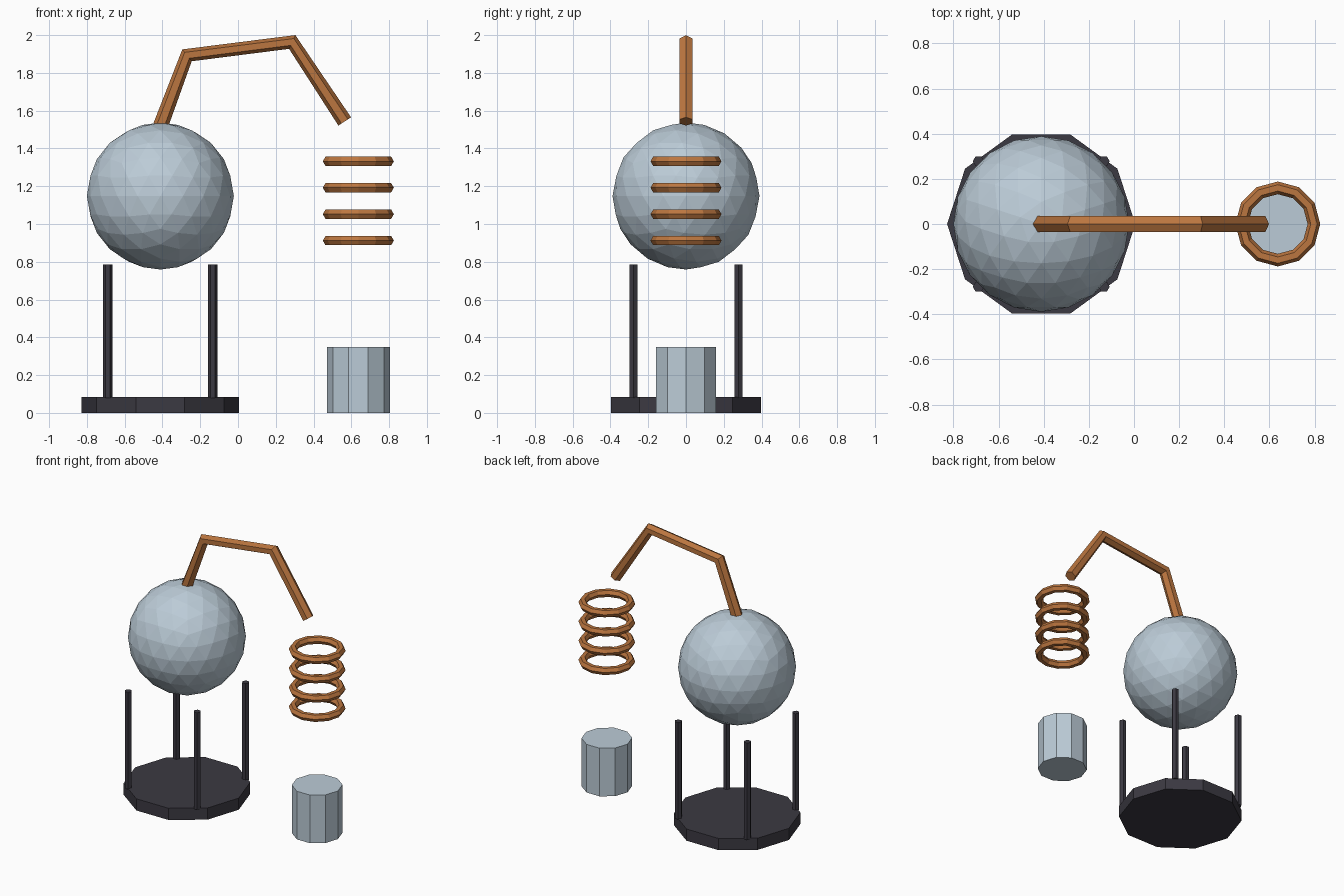
import bpy, bmesh, math
from mathutils import Vector, Matrix

if "Cube" in bpy.data.objects:
    bpy.data.objects.remove(bpy.data.objects["Cube"])


def material(name, rgb):
    mat = bpy.data.materials.new(name)
    mat.use_nodes = True
    color = (*rgb, 1.0)
    mat.diffuse_color = color
    mat.node_tree.nodes["Principled BSDF"].inputs["Base Color"].default_value = color
    return mat


STEEL = material("pale steel", (0.50, 0.60, 0.68))
COPPER = material("copper", (0.50, 0.18, 0.05))
IRON = material("dark iron", (0.044, 0.041, 0.054))
QUARTER = Matrix.Rotation(math.pi / 2, 4, 'Z')


def finish(bm, name, mat, location=(0, 0, 0)):
    bmesh.ops.recalc_face_normals(bm, faces=bm.faces)
    mesh = bpy.data.meshes.new(name)
    bm.to_mesh(mesh)
    bm.free()
    mesh.materials.append(mat)
    obj = bpy.data.objects.new(name, mesh)
    obj.location = location
    bpy.context.collection.objects.link(obj)
    return obj


def prism(name, sides, radius, x, y, bottom, top, mat):
    """Upright prism with a corner on the x axis."""
    bm = bmesh.new()
    bmesh.ops.create_cone(bm, cap_ends=True, segments=sides, radius1=radius,
                          radius2=radius, depth=top - bottom, matrix=QUARTER)
    finish(bm, name, mat, (x, y, (bottom + top) / 2))


def skin(bm, rings, closed):
    """Join consecutive vertex rings with quads; cap the ends if open."""
    n = len(rings[0])
    pairs = list(zip(rings, rings[1:]))
    if closed:
        pairs.append((rings[-1], rings[0]))
    else:
        bm.faces.new(rings[0])
        bm.faces.new(rings[-1])
    for a, b in pairs:
        for i in range(n):
            j = (i + 1) % n
            bm.faces.new((a[i], a[j], b[j], b[i]))


def hexagon(bm, center, axis_a, axis_b, radius):
    angles = [math.tau * i / 6 for i in range(6)]
    return [bm.verts.new(center + radius * (math.cos(t) * axis_a + math.sin(t) * axis_b))
            for t in angles]


def torus(name, major, minor, segments, location, mat):
    bm = bmesh.new()
    rings = []
    for k in range(segments):
        t = math.tau * k / segments
        out = Vector((math.cos(t), math.sin(t), 0))
        rings.append(hexagon(bm, out * major, out, Vector((0, 0, 1)), minor))
    skin(bm, rings, True)
    finish(bm, name, mat, location)


def pipe(name, points, radius, mat):
    """Six-sided pipe bent in the xz plane."""
    bm = bmesh.new()
    pts = [Vector((x, 0, z)) for x, z in points]
    dirs = [(b - a).normalized() for a, b in zip(pts, pts[1:])]
    side = Vector((0, 1, 0))
    rings = []
    for i, p in enumerate(pts):
        before, after = dirs[max(i - 1, 0)], dirs[min(i, len(dirs) - 1)]
        tangent = (before + after).normalized()
        rings.append(hexagon(bm, p, tangent.cross(side), side, radius))
    skin(bm, rings, False)
    finish(bm, name, mat)


BOILER_X, COIL_X = -0.411, 0.637

# Stand: base plate and four legs
prism("base_plate", 10, 0.417, BOILER_X, 0, 0, 0.085, IRON)
for sx, side_name in ((1, "left"), (-1, "right")):
    for sy, end_name in ((-1, "front"), (1, "back")):
        prism(f"{end_name}_{side_name}_leg", 6, 0.025, BOILER_X + sx * 0.278,
              sy * 0.278, 0.08, 0.785, IRON)

# Boiler sphere
bm = bmesh.new()
bmesh.ops.create_icosphere(bm, subdivisions=3, radius=0.389, matrix=QUARTER)
finish(bm, "boiler_sphere", STEEL, (BOILER_X, 0, 1.148))

# Bent pipe leading from the boiler to the coil
pipe("bent_pipe", [(-0.41, 1.52), (-0.27, 1.893), (0.287, 1.9636), (0.565, 1.543)],
     0.04, COPPER)

# Cooling coil rings
for i in range(4):
    torus(f"coil_ring_{i + 1}", 0.16, 0.028, 12, (COIL_X, 0, 0.912 + 0.14 * i), COPPER)

# Collecting vessel
prism("collecting_vessel", 10, 0.167, COIL_X, 0, 0, 0.35, STEEL)
